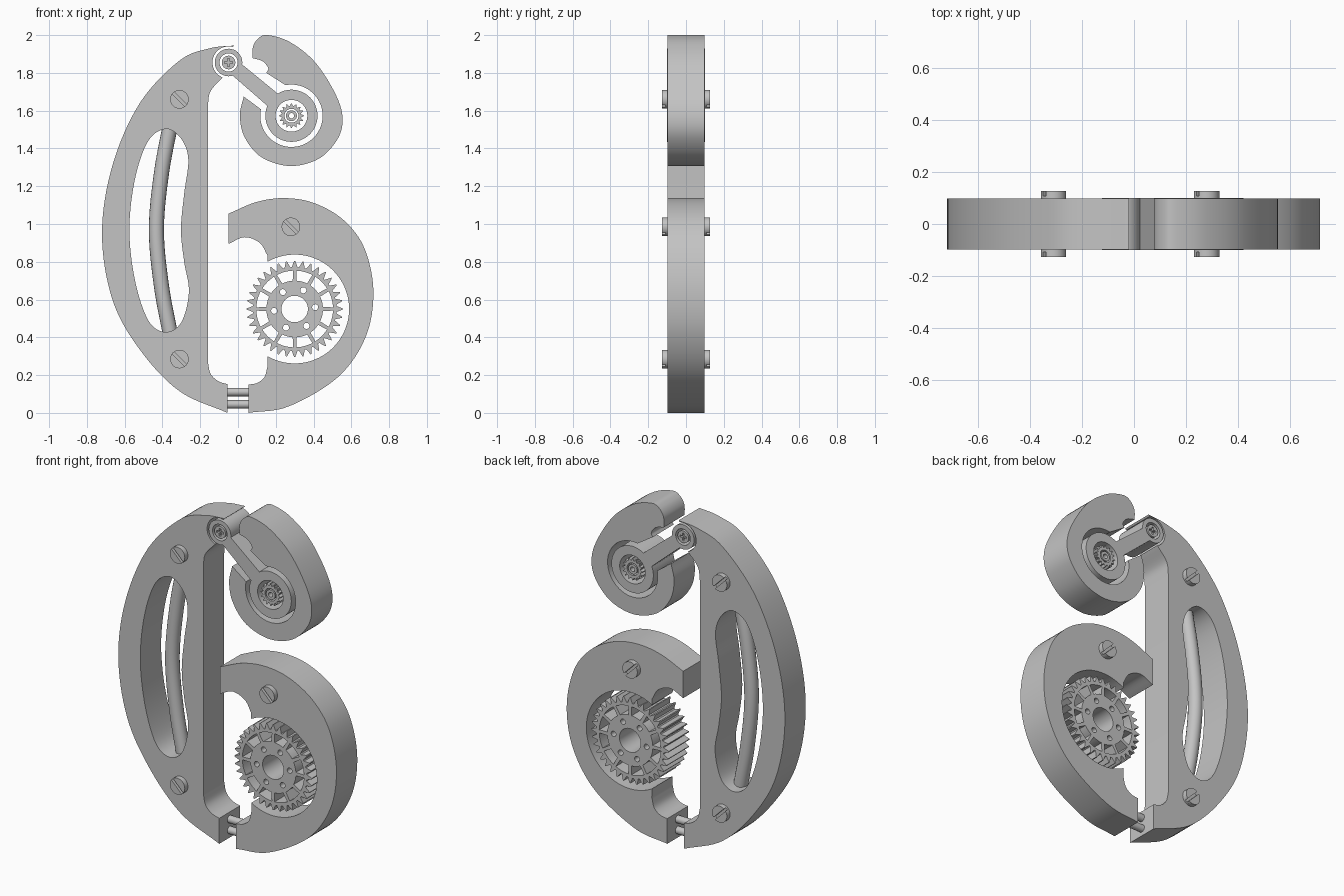
import bpy, bmesh
from math import sin, cos, pi, radians
from mathutils import Matrix, Vector

cube = bpy.data.objects.get("Cube")
if cube:
    bpy.data.objects.remove(cube)

steel = bpy.data.materials.new("grey_steel")
steel.use_nodes = True
steel.diffuse_color = (0.55, 0.55, 0.55, 1)
steel.node_tree.nodes["Principled BSDF"].inputs["Base Color"].default_value = (0.55, 0.55, 0.55, 1)
D = 0.098  # half thickness of all plates


def arc(c, r, a0=0, a1=360, n=48):
    """Points on an arc; a full turn leaves out the repeated end."""
    full = abs(a1 - a0) == 360
    return [(c[0] + r * cos(radians(a0 + (a1 - a0) * i / (n if full else n - 1))),
             c[1] + r * sin(radians(a0 + (a1 - a0) * i / (n if full else n - 1)))) for i in range(n)]


def smooth(pts, closed=False, n=8):
    """Catmull-Rom curve through the points."""
    p = [Vector(q) for q in pts]
    p = [p[-1]] + p + p[:2] if closed else [2 * p[0] - p[1]] + p + [2 * p[-1] - p[-2]]
    out = []
    for a, b, c, d in zip(p, p[1:], p[2:], p[3:]):
        for i in range(n):
            t = i / n
            out.append(tuple(0.5 * (2 * b + (c - a) * t + (2 * a - 5 * b + 4 * c - d) * t ** 2
                                    + (3 * b - a - 3 * c + d) * t ** 3)))
    return out if closed else out + [tuple(p[-2])]


def teeth(c, root, tip, n):
    """Pointed gear outline."""
    return [(c[0] + r * cos(2 * pi * (i + k) / n), c[1] + r * sin(2 * pi * (i + k) / n))
            for i in range(n) for k, r in ((-0.4, root), (-0.06, tip), (0.06, tip), (0.4, root))]


def finish(name, bm):
    mesh = bpy.data.meshes.new(name)
    bmesh.ops.remove_doubles(bm, verts=bm.verts, dist=1e-5)
    bmesh.ops.recalc_face_normals(bm, faces=bm.faces)
    bm.to_mesh(mesh)
    bm.free()
    mesh.materials.clear()
    mesh.materials.append(steel)
    ob = bpy.data.objects.new(name, mesh)
    bpy.context.collection.objects.link(ob)
    bpy.ops.object.select_all(action='DESELECT')
    ob.select_set(True)
    bpy.context.view_layer.objects.active = ob
    bpy.ops.object.shade_smooth_by_angle(angle=radians(30))
    return ob


def curve_mesh(bm, loops, setup, matrix, closed=True):
    """Add a temporary curve's mesh to bm."""
    cu = bpy.data.curves.new("profile", 'CURVE')
    setup(cu)
    for loop in loops:
        sp = cu.splines.new('POLY')
        sp.points.add(len(loop) - 1)
        for q, p in zip(sp.points, loop):
            q.co = (p[0], p[1], 0, 1)
        sp.use_cyclic_u = closed
    ob = bpy.data.objects.new("profile", cu)
    me = bpy.data.meshes.new_from_object(ob)
    me.transform(matrix)
    bm.from_mesh(me)
    bpy.data.objects.remove(ob)
    bpy.data.curves.remove(cu)
    bpy.data.meshes.remove(me)


UP = Matrix.Rotation(pi / 2, 4, 'X')


def plate(name, *layers):
    """Each layer is (loops, y0, y1); inner loops become holes."""
    bm = bmesh.new()
    for loops, y0, y1 in layers:
        def setup(cu):
            cu.dimensions = '2D'
            cu.fill_mode = 'BOTH'
            cu.extrude = (y1 - y0) / 2
        curve_mesh(bm, loops, setup, Matrix.Translation((0, (y0 + y1) / 2, 0)) @ UP)
    return finish(name, bm)


def rod(name, pts, r):
    def setup(cu):
        cu.dimensions = '3D'
        cu.bevel_depth = r
        cu.bevel_resolution = 6
        cu.use_fill_caps = True
    bm = bmesh.new()
    curve_mesh(bm, [pts], setup, UP, closed=False)
    return finish(name, bm)


pivot, wheel, gear = (-0.05, 1.855), (0.283, 1.573), (0.30, 0.55)

# Tall curved handle with a waisted slot
handle = smooth([(-0.02, 1.945), (-0.15, 1.93), (-0.31, 1.865), (-0.52, 1.64), (-0.665, 1.31), (-0.72, 0.95),
                 (-0.665, 0.60), (-0.52, 0.335), (-0.31, 0.115), (-0.055, 0)])
handle += smooth([(-0.055, 0.152), (-0.105, 0.168), (-0.145, 0.207), (-0.16, 0.27)], n=5)
handle += smooth([(-0.16, 1.62), (-0.147, 1.70), (-0.085, 1.772)], n=5)
handle += arc(pivot, 0.085, 248, 75, 32)
slot = smooth([(-0.575, 0.97), (-0.545, 1.24), (-0.475, 1.44), (-0.38, 1.503), (-0.30, 1.45), (-0.263, 1.34),
               (-0.285, 1.16), (-0.302, 0.97), (-0.285, 0.80), (-0.26, 0.64), (-0.30, 0.48), (-0.385, 0.428),
               (-0.475, 0.49), (-0.545, 0.70)], closed=True)
plate("handle_frame", ([handle, slot], -D, D))
rod("slot_rod", smooth([(-0.355, 1.54), (-0.405, 1.27), (-0.432, 0.97), (-0.405, 0.67), (-0.355, 0.40)]), 0.04)

# Large lower hook around the gear
hook = smooth([(0.055, 0), (0.27, 0.035), (0.53, 0.19), (0.675, 0.40), (0.717, 0.64), (0.67, 0.87), (0.56, 1.02),
               (0.405, 1.11), (0.25, 1.137), (0.10, 1.117), (-0.05, 1.055)])
hook += smooth([(-0.05, 0.895), (0.035, 0.93), (0.115, 0.90), (0.155, 0.835)], n=6)
hook += arc(gear, 0.288, 120, -120, 64)
hook += smooth([(0.157, 0.25), (0.14, 0.19), (0.10, 0.158), (0.055, 0.15)], n=5)
plate("lower_hook", ([hook], -D, D))
for side, z in (("upper", 0.11), ("lower", 0.045)):
    rod(side + "_joint_pin", [(-0.07, z), (0.07, z)], 0.022)

# Small upper hook around the arm's wheel
claw = smooth([(0.077, 1.878), (0.08, 1.94), (0.11, 1.985), (0.16, 2.0), (0.275, 1.963), (0.405, 1.86),
               (0.51, 1.70), (0.553, 1.57), (0.53, 1.455), (0.43, 1.347), (0.278, 1.307), (0.125, 1.353),
               (0.035, 1.46), (0.01, 1.575), (0.03, 1.675)])
claw += arc(wheel, 0.165, 168, 461, 56)
claw += smooth([(0.15, 1.80), (0.16, 1.825), (0.13, 1.862), (0.077, 1.878)], n=5)[:-1]
plate("upper_hook", ([claw], -D, D))

# Swinging arm: small eye, straight bar, large eye
tilt = -40.3
arm = arc(pivot, 0.073, tilt + 32, tilt + 328, 32) + arc(wheel, 0.138, tilt + 198, tilt + 522, 56)
plate("pivot_arm", ([arm, arc(pivot, 0.048), arc(wheel, 0.084)], -D - 0.002, D + 0.002))

# Cross-slotted pivot screw
a, b = 0.006, 0.022
cross = [(pivot[0] + x, pivot[1] + z) for x, z in
         ((a, a), (a, b), (-a, b), (-a, a), (-b, a), (-b, -a), (-a, -a), (-a, -b), (a, -b), (a, -a), (b, -a), (b, a))]
disc = arc(pivot, 0.036)
plate("pivot_screw", ([disc], -0.08, 0.08), ([disc, cross], -D, -0.08), ([disc, cross], 0.08, D))

# Splined bushing in the arm's wheel
plate("spline_ring", ([teeth(wheel, 0.052, 0.066, 16), arc(wheel, 0.037)], -D, D))
plate("spline_core", ([arc(wheel, 0.029), arc(wheel, 0.014)], -D, D))

# Spoked gear with drilled hub
holes = [arc(gear, 0.07)]
for k in range(6):
    holes.append(arc(arc(gear, 0.109, 5, 365, 6)[k], 0.016, n=20))
for k in range(12):
    m = 15 + 30 * k
    holes.append(arc(gear, 0.15, m - 11, m + 11, 6) + arc(gear, 0.203, m + 12.5, m - 12.5, 8))
plate("spoked_gear", ([teeth(gear, 0.222, 0.255, 36)] + holes, -D, D))

# Slotted screws passing through the plates
for name, c in (("upper_handle", (-0.31, 1.66)), ("lower_handle", (-0.31, 0.285)), ("hook", (0.28, 0.985))):
    layers = [([arc(c, 0.049)], -0.108, 0.108)]
    for start in (-45, 135):
        half = [arc(c, 0.049, start + 9, start + 171, 24)]
        layers += [(half, -0.128, -0.108), (half, 0.108, 0.128)]
    plate(name + "_screw", *layers)
